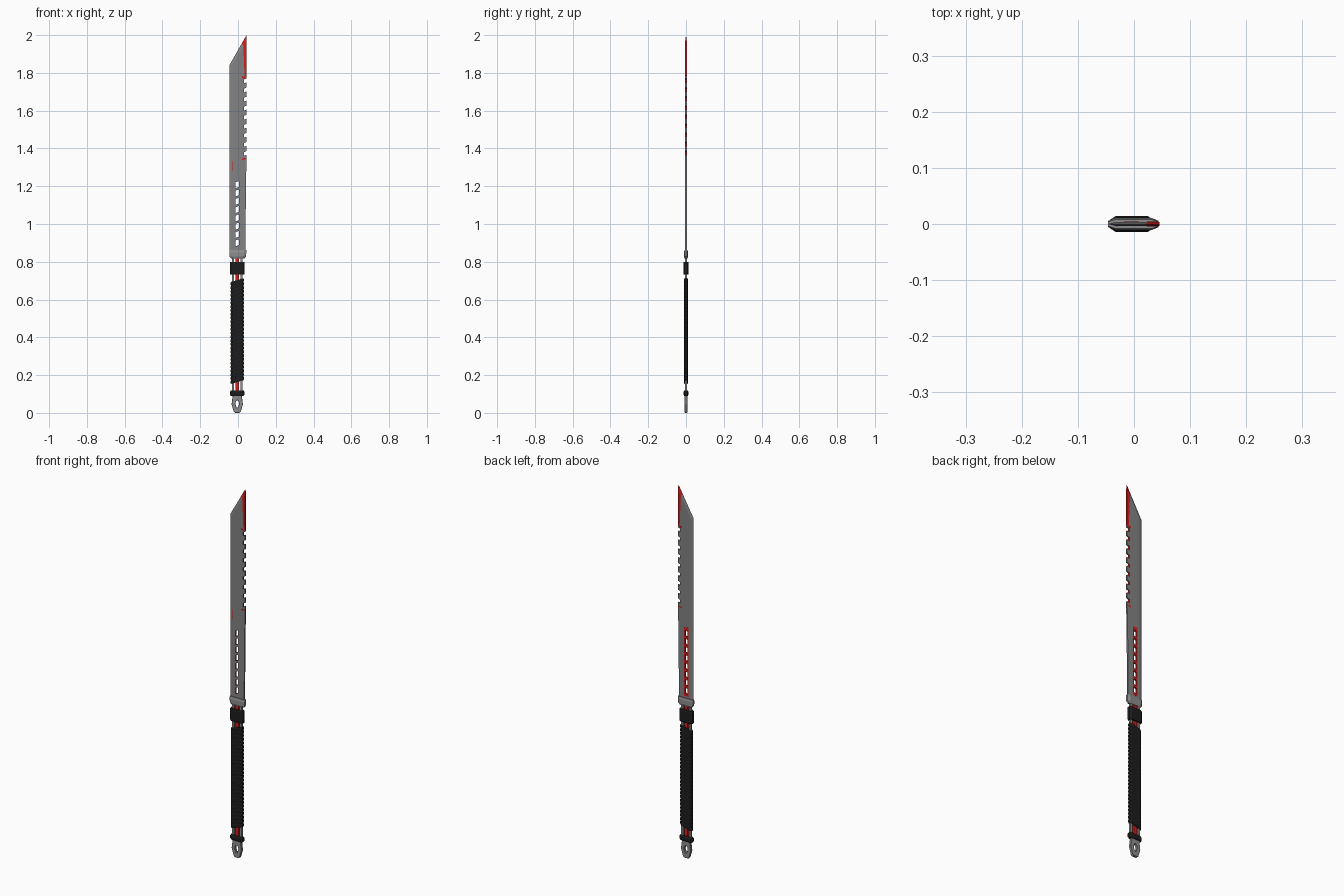
import bpy, bmesh, math

if "Cube" in bpy.data.objects:
    bpy.data.objects.remove(bpy.data.objects["Cube"])


def material(name, rgb):
    m = bpy.data.materials.new(name)
    m.diffuse_color = (*rgb, 1)
    m.use_nodes = True
    m.node_tree.nodes["Principled BSDF"].inputs["Base Color"].default_value = m.diffuse_color
    return m


STEEL = material("blade grey", (0.225, 0.225, 0.225))
FITTING = material("fitting grey", (0.27, 0.27, 0.27))
BLACK = material("wrap black", (0.012, 0.012, 0.012))
RED = material("red", (0.68, 0.012, 0.012))
CX = -0.004  # handle centre line


def finish(bm, name, *mats):
    bmesh.ops.recalc_face_normals(bm, faces=bm.faces[:])
    me = bpy.data.meshes.new(name)
    bm.to_mesh(me)
    bm.free()
    for m in mats:
        me.materials.append(m)
    ob = bpy.data.objects.new(name, me)
    bpy.context.collection.objects.link(ob)
    return ob


def plate(name, loops, y0, y1, mat):
    """Outline (first loop) with holes (other loops) in x/z, extruded in y."""
    bm = bmesh.new()
    edges = []
    for loop in loops:
        vs = [bm.verts.new((x, y0, z)) for x, z in loop]
        edges += [bm.edges.new((vs[i - 1], vs[i])) for i in range(len(vs))]
    bmesh.ops.triangle_fill(bm, use_beauty=True, edges=edges, normal=(0, -1, 0))
    ext = bmesh.ops.extrude_face_region(bm, geom=bm.faces[:], use_keep_orig=True)
    for v in (g for g in ext["geom"] if isinstance(g, bmesh.types.BMVert)):
        v.co.y = y1
    return finish(bm, name, mat)


def rect(x0, x1, z0, z1, slope=0.0):
    return [(x0, z0 - slope), (x1, z0), (x1, z1), (x0, z1 - slope)]


def sleeve(name, stations, mat, cx=CX, shear=0.0):
    """Stack of chamfered sections: (z, half width, half depth)."""
    bm = bmesh.new()
    rings = []
    for z, a, b in stations:
        pts = [(a, b * .5), (a * .72, b), (-a * .72, b), (-a, b * .5),
               (-a, -b * .5), (-a * .72, -b), (a * .72, -b), (a, -b * .5)]
        rings.append([bm.verts.new((cx + x, y, z + shear * x)) for x, y in pts])
    for r, s in zip(rings, rings[1:]):
        for i in range(8):
            bm.faces.new((r[i - 1], r[i], s[i], s[i - 1]))
    bm.faces.new(rings[0])
    bm.faces.new(rings[-1])
    return finish(bm, name, mat)


# Blade body with saw notches and a row of slots
T = 0.004
outline = [(-0.03, 0.83), (-0.03, 1.84), (0.028, 1.942), (0.035, 1.78), (0.045, 1.78)]
notches = [1.77 - i * 0.048 for i in range(9)]
for z in notches:
    outline += [(0.045, z), (0.032, z - 0.005), (0.032, z - 0.025), (0.045, z - 0.02)]
outline += [(0.045, 1.34), (0.042, 1.2), (0.039, 0.83)]
slots = [rect(-0.013, 0.004, z, z + 0.031, 0.006)
         for z in (0.888 + i * 0.044 for i in range(8))]
blade = plate("blade_body", [outline] + slots, -T, T, STEEL)

# Red inside the slots and on the notch floors
blade.data.materials.append(RED)
for f in blade.data.polygons:
    c = f.center
    wall = abs(f.normal.y) < 0.5
    if wall and ((abs(c.x) < 0.02 and 0.87 < c.z < 1.25) or (0.031 < c.x < 0.033 and c.z > 1.3)):
        f.material_index = 1

# Sharpened edge along the front and the slanted tip; last section is red
bm = bmesh.new()
path = [((-0.046, 0.83), (-0.03, 0.83)), ((-0.046, 1.84), (-0.03, 1.84)),
        ((0.02, 1.956), (0.028, 1.942)), ((0.045, 2.0), (0.045, 1.972))]
secs = [[bm.verts.new((o[0], 0, o[1])), bm.verts.new((i[0], -T, i[1])),
         bm.verts.new((i[0], T, i[1]))] for o, i in path]
for k, (r, s) in enumerate(zip(secs, secs[1:])):
    for i in range(3):
        f = bm.faces.new((r[i - 1], r[i], s[i], s[i - 1]))
        f.material_index = int(k == 2)
bm.faces.new(secs[0])
bm.faces.new(secs[-1]).material_index = 1
finish(bm, "cutting_edge", STEEL, RED)

# Red spine below the tip and small red accents
plate("red_spine", [[(0.035, 1.78), (0.028, 1.942), (0.045, 1.972), (0.045, 1.78)]], -T, T, RED)
plate("red_saw_end", [[(0.022, 1.338), (0.044, 1.344), (0.044, 1.35), (0.022, 1.347)]],
      -T - .0004, T + .0004, RED)
plate("red_saw_start", [rect(0.022, 0.040, 1.771, 1.78)], -T - .0004, T + .0004, RED)
plate("red_edge_mark", [rect(-0.0315, -0.029, 1.28, 1.33)], -T - .0004, -T + .001, RED)

# Red frame round the slots on the back
plate("slot_frame", [rect(-0.018, 0.009, 0.872, 1.243)] + slots, T - .0005, T + .0006, RED)

# Guard
sleeve("guard", [(0.818, 0.036, 0.007), (0.828, 0.044, 0.011),
                 (0.850, 0.045, 0.011), (0.862, 0.045, 0.008)], FITTING, cx=-0.001)

# Open handle frame: two grey rails and a red core
for name, x in (("left_rail", -0.027), ("right_rail", 0.019)):
    plate(name, [rect(x - 0.006, x + 0.006, 0.09, 0.825)], -0.006, 0.006, FITTING)
plate("red_core", [rect(CX - 0.009, CX + 0.009, 0.09, 0.825)], -0.005, 0.005, RED)

# Black collar
sleeve("collar", [(0.732, 0.037, 0.012), (0.738, 0.039, 0.0145),
                  (0.794, 0.039, 0.0145), (0.80, 0.037, 0.012)], BLACK)

# Cord-wrapped grip: shallow ridges sheared along the wrap direction
wraps, z0, pitch = 27, 0.163, 0.02
stations = [(z0, 0.033, 0.0105)]
for i in range(wraps):
    z = z0 + i * pitch
    stations += [(z + pitch * .2, 0.0345, 0.0115), (z + pitch * .8, 0.0345, 0.0115),
                 (z + pitch, 0.033, 0.0105)]
sleeve("wrapped_grip", stations, BLACK, shear=0.3)

# Pommel ring and pommel plate with lanyard hole
sleeve("pommel_ring", [(0.09, 0.034, 0.009), (0.097, 0.038, 0.013),
                       (0.112, 0.038, 0.013), (0.119, 0.034, 0.009)], BLACK)
half = [(0.013, 0.0), (0.019, 0.008), (0.030, 0.045), (0.024, 0.092)]
hole = [(0.003, 0.028), (0.010, 0.047), (0.008, 0.058), (0.003, 0.066)]


def mirrored(pts):
    return [(CX + x, z) for x, z in pts] + [(CX - x, z) for x, z in reversed(pts)]


pommel = plate("pommel", [mirrored(half), mirrored(hole)], -0.007, 0.007, FITTING)
bev = pommel.modifiers.new("soft_edges", "BEVEL")
bev.width = 0.0015
bev.segments = 1
